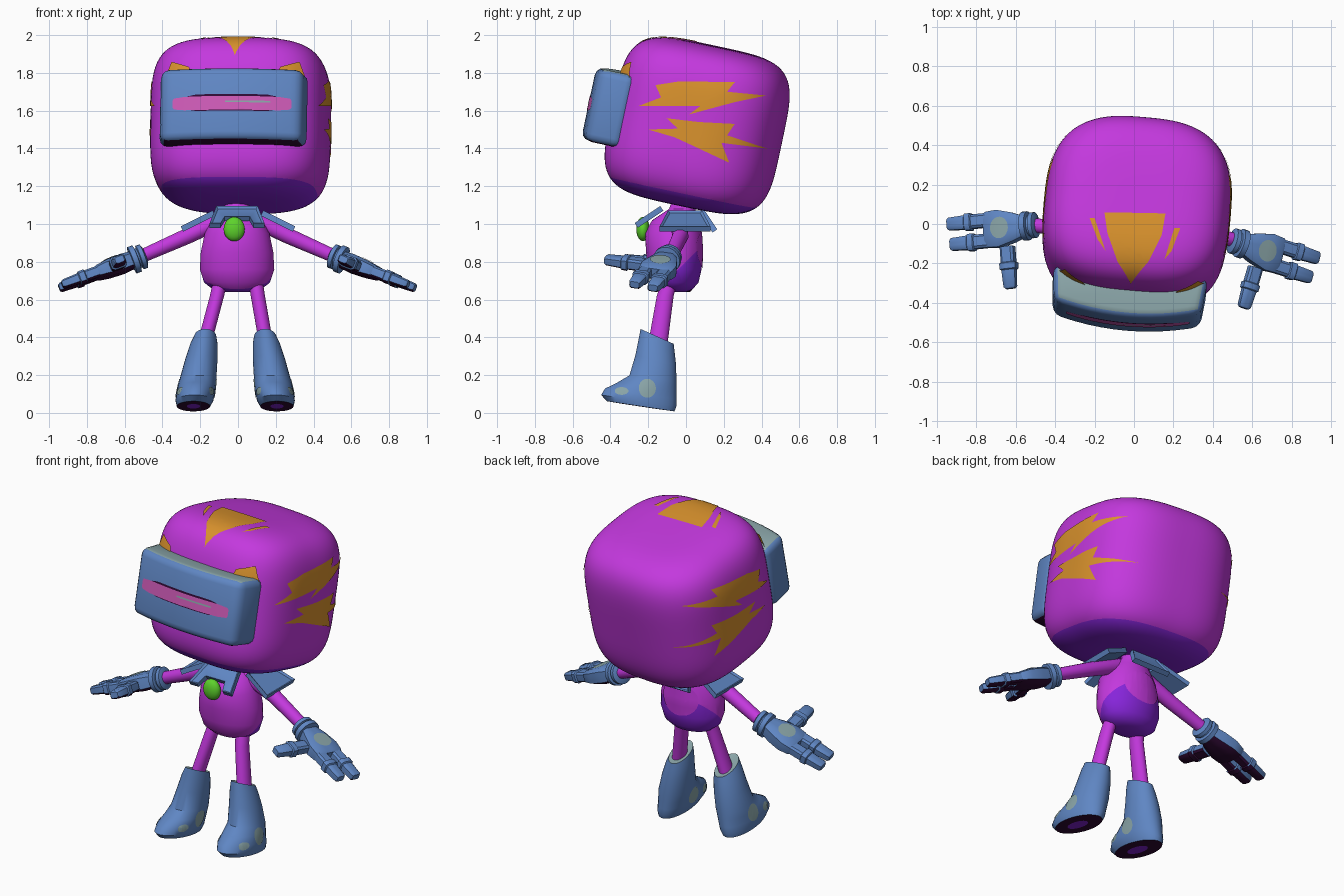
import bpy, bmesh
from math import sin, cos, pi, radians
from mathutils import Vector, Matrix
from mathutils.bvhtree import BVHTree

cube = bpy.data.objects.get("Cube")
if cube:
    bpy.data.objects.remove(cube, do_unlink=True)


def material(name, rgb):
    m = bpy.data.materials.new(name)
    m.use_nodes = True
    m.diffuse_color = (*rgb, 1)
    m.node_tree.nodes["Principled BSDF"].inputs["Base Color"].default_value = (*rgb, 1)
    return m


magenta = material("magenta", (.55, .04, .73))
violet = material("violet", (.24, .018, .7))
orange = material("orange", (.7, .29, .026))
blue = material("steel blue", (.115, .24, .55))
pale = material("pale grey", (.25, .37, .385))
plum = material("dark plum", (.03, .003, .035))
pink = material("pink", (.6, .1, .46))
green = material("green", (.11, .65, .025))

made = []
MIRROR = Matrix.Diagonal((-1, 1, 1, 1))
SIDES = (("left", Matrix()), ("right", MIRROR))


def T(*v):
    return Matrix.Translation(v)


def R(deg, axis):
    return Matrix.Rotation(radians(deg), 4, axis)


def finish(name, bm, mats, M=Matrix()):
    me = bpy.data.meshes.new(name)
    bm.to_mesh(me)
    me.transform(M)
    if M.determinant() < 0:
        me.flip_normals()
    for m in mats:
        me.materials.append(m)
    ob = bpy.data.objects.new(name, me)
    bpy.context.collection.objects.link(ob)
    made.append(ob)


def blob(size, n, front, back, cuts):
    """Rounded block; front and back set how square the plan is on each half."""
    bm = bmesh.new()
    bmesh.ops.create_cube(bm, size=2)
    bmesh.ops.subdivide_edges(bm, edges=bm.edges[:], cuts=cuts, use_grid_fill=True)
    for v in bm.verts:
        x, y, z = (abs(c) for c in v.co)
        m = front if v.co.y < 0 else back
        k = ((x ** m + y ** m) ** (n / m) + z ** n) ** (-1 / n)
        v.co = Vector(c * k * s for c, s in zip(v.co, size))
    return bm


def oval(c, u, v, n=24, k=2):
    """Closed ring around c; k above 2 squares it off."""
    out = []
    for i in range(n):
        a, b = cos(2 * pi * (i + .5) / n), sin(2 * pi * (i + .5) / n)
        f = (abs(a) ** k + abs(b) ** k) ** (-1 / k)
        out.append(Vector(c) + Vector(u) * a * f + Vector(v) * b * f)
    return out


def loft(rings):
    bm = bmesh.new()
    rows = [[bm.verts.new(p) for p in r] for r in rings]
    for a, b in zip(rows, rows[1:]):
        for i in range(len(a)):
            j = (i + 1) % len(a)
            bm.faces.new((a[i], a[j], b[j], b[i]))
    bm.faces.new(rows[0][::-1])
    bm.faces.new(rows[-1])
    bmesh.ops.recalc_face_normals(bm, faces=bm.faces[:])
    return bm


def along_x(rows, n=16, k=6):
    return loft([oval((x, 0, 0), (0, w, 0), (0, 0, t), n, k) for x, w, t in rows])


def paint(bm, rule, index):
    bm.normal_update()
    for f in bm.faces:
        if rule(f):
            f.material_index = index


def cut_paint(bm, co, no, index):
    """Cut along a plane and colour everything beneath it."""
    bmesh.ops.bisect_plane(bm, geom=bm.verts[:] + bm.edges[:] + bm.faces[:], plane_co=co, plane_no=no)
    paint(bm, lambda f: (f.calc_center_median() - Vector(co)).dot(Vector(no)) < 0, index)


def decal(name, outline, direction, target, mat, M=Matrix(), lift=.004):
    """Thin painted shape dropped onto a surface along an axis."""
    d, bm = Vector(direction), bmesh.new()
    tree = BVHTree.FromBMesh(target)
    bm.faces.new([bm.verts.new(p) for p in outline])
    bmesh.ops.triangulate(bm, faces=bm.faces[:])
    for axis in (a for a in range(3) if abs(d[a]) < .5):
        no = Vector((0, 0, 0))
        no[axis] = 1
        for i in range(-40, 41):
            bmesh.ops.bisect_plane(bm, geom=bm.verts[:] + bm.edges[:] + bm.faces[:],
                                   plane_co=no * i * .025, plane_no=no)
    for v in bm.verts:
        hit = tree.ray_cast(v.co - d * 2, d)
        if hit[0] is None:
            hit = tree.find_nearest(v.co)
        v.co = hit[0] + hit[1] * lift
    bm.normal_update()
    bmesh.ops.reverse_faces(bm, faces=[f for f in bm.faces if f.normal.dot(d) > 0])
    finish(name, bm, [mat], M)


# Head
HEAD = T(.015, .06, 1.52) @ R(-5, 'Z') @ R(-12, 'X')
to_head = HEAD.inverted()
head = blob((.472, .452, .4325), 4.3, 3.1, 2.8, 25)
cut_paint(head, (0, 0, -.36), (0, 0, 1), 1)
finish("head", head, [magenta, violet], HEAD)

# Jagged side stripes
upper = [(-.16, 1.735), (-.03, 1.755), (.26, 1.75), (.22, 1.7), (.42, 1.68), (.26, 1.645),
         (.02, 1.58), (.08, 1.625), (-.25, 1.625), (-.13, 1.67)]
lower = [(-.1, 1.56), (.07, 1.54), (.26, 1.53), (.22, 1.47), (.42, 1.4), (.19, 1.43),
         (.23, 1.325), (.05, 1.41), (-.06, 1.46), (-.2, 1.5), (-.04, 1.505)]
for label, shape in (("upper", upper), ("lower", lower)):
    pts = [to_head @ Vector((.45, y, z)) for y, z in shape]
    for side, S in SIDES:
        decal(f"{side}_{label}_stripe", pts, (-1, 0, 0), head, orange, HEAD @ S)

# Crown marks
crown = [(-.15, .06), (.16, .055), (.14, -.06), (.075, -.19), (-.015, -.285), (-.085, -.19), (-.135, -.05)]
slit_r = [(-.225, .03), (-.2, .03), (-.145, -.14), (-.185, -.08)]
slit_l = [(.235, -.02), (.205, -.02), (.155, -.18), (.19, -.14)]
for label, shape in (("crown", crown), ("right_crown", slit_r), ("left_crown", slit_l)):
    pts = [to_head @ Vector((x, y, 1.97)) for x, y in shape]
    decal(label + "_mark", pts, (0, 0, -1), head, orange, HEAD)

# Brows peeking over the goggles
for side, S in SIDES:
    pts = [(x, -.5, z) for x, z in ((.37, .17), (.335, .262), (.24, .225), (.22, .17))]
    decal(side + "_brow", pts, (0, 1, 0), head, orange, HEAD @ S, .009)

# Goggles: crescent block with bevelled rims
goggles = bmesh.new()
front = [(x * .375 / 6 - .005, -.585 + .38 * (x * .375 / 6) ** 2) for x in range(-6, 7)]
base = goggles.faces.new([goggles.verts.new((x, y, -.195))
                          for x, y in front + [(.39, -.345), (-.4, -.345)]])
top = bmesh.ops.extrude_face_region(goggles, geom=[base])["geom"]
bmesh.ops.translate(goggles, vec=(0, 0, .39), verts=[v for v in top if isinstance(v, bmesh.types.BMVert)])
bmesh.ops.recalc_face_normals(goggles, faces=goggles.faces[:])
sharp = [e for e in goggles.edges if e.calc_face_angle(0) > .6]
bmesh.ops.bevel(goggles, geom=sharp, offset=.042, segments=3, profile=.5, affect='EDGES')
paint(goggles, lambda f: f.normal.z > .75, 1)
paint(goggles, lambda f: f.normal.z < -.75, 2)
finish("goggles", goggles, [blue, pale, plum], HEAD)


def bar(name, x, z, w, h, mat, lift):
    pts = oval((x, -.6, z), (w, 0, 0), (0, 0, h), 32, 8)
    decal(name, pts, (0, 1, 0), goggles, mat, HEAD, lift)


bar("visor_shadow", 0, .003, .24, .045, plum, .001)
bar("visor", 0, 0, .315, .037, pink, .0025)
bar("visor_glint", .085, .008, .12, .005, pale, .004)

# Torso and neck, with a lighter patch on the back
torso = loft([oval((-.005, cy, z), (rx, 0, 0), (0, ry, 0), 32) for z, rx, ry, cy in (
    (.64, .07, .05, -.05), (.655, .13, .09, -.055), (.69, .175, .125, -.058), (.76, .198, .143, -.06),
    (.85, .193, .15, -.062), (.95, .172, .15, -.068), (1.02, .135, .12, -.06), (1.08, .07, .07, -.02),
    (1.16, .06, .06, 0))])
cut_paint(torso, (0, -.06, .74), (0, -1, 1), 1)
finish("torso", torso, [magenta, violet])
decal("back_patch", oval((-.005, .2, .865), (.12, 0, 0), (0, 0, .1)), (0, -1, 0), torso, magenta)
finish("chest_gem", blob((.056, .035, .064), 2, 2, 2, 9), [green], T(-.02, -.228, .973))


# Collar: four sloping framed panels
def panel(name, start, end, a, b, notch):
    s, e = Vector(start), Vector(end)
    across = (e - s).cross(Vector((0, 0, 1))).normalized()
    shape = [(-a, 0), (a, 0), (b, 1)]
    if notch:
        shape += [(b * .6, 1), (b * .45, .6), (-b * .45, .6), (-b * .6, 1)]
    shape.append((-b, 1))
    bm = bmesh.new()
    face = bm.faces.new([bm.verts.new(s.lerp(e, t) + across * w) for w, t in shape])
    up = (e - s).cross(across).normalized()
    up *= .03 if up.z > 0 else -.03
    lid = bmesh.ops.extrude_face_region(bm, geom=[face])["geom"]
    bmesh.ops.translate(bm, vec=up, verts=[v for v in lid if isinstance(v, bmesh.types.BMVert)])
    bmesh.ops.recalc_face_normals(bm, faces=bm.faces[:])
    lid = [f for f in lid if isinstance(f, bmesh.types.BMFace)]
    bmesh.ops.inset_region(bm, faces=lid, thickness=.016, depth=-.01)
    finish(name, bm, [blue])


panel("front_collar", (-.005, -.12, 1.07), (-.005, -.255, .98), .11, .145, True)
panel("back_collar", (0, .07, 1.06), (0, .14, .955), .09, .13, False)
for side, k in (("left", 1), ("right", -1)):
    panel(side + "_collar", (.12 * k, -.005, 1.045), (.29 * k, -.005, .96), .09, .135, False)

# Legs and boots; the right foot stands a little wider
for (side, S), shift in zip(SIDES, (0, -.03)):
    leg = loft([oval((x - shift * t, y, z), (.038, 0, 0), (0, r, 0)) for x, y, z, r, t in (
        (.09, -.08, .72, .04, 0), (.105, -.11, .62, .045, .2), (.15, -.15, .36, .052, 1))])
    finish(side + "_leg", leg, [magenta], S)
    rows = ((.035, .035, .08, -.25, .15), (.035, .088, .18, -.24, .15), (.065, .1, .2, -.25, .15),
            (.1, .102, .19, -.24, .15), (.14, .1, .155, -.205, .15), (.18, .097, .125, -.175, .15),
            (.28, .086, .108, -.16, .25), (.36, .073, .095, -.155, .38), (.405, .058, .088, -.153, .45),
            (.4, .047, .078, -.153, .45))
    boot = loft([oval((.212 - .17 * z, cy, z), (rx, 0, 0), (0, ry, -slope * ry), 32)
                 for z, rx, ry, cy, slope in rows])
    paint(boot, lambda f: f.normal.z < -.8, 1)
    paint(boot, lambda f: f.normal.z < -.8 and len(f.verts) > 4, 2)
    paint(boot, lambda f: f.normal.z > .6 and f.calc_center_median().z > .33, 3)
    B = T(shift, 0, 0) @ S
    finish(side + "_boot", boot, [blue, plum, violet, pale], B)
    for label, d in (("outer", -1), ("inner", 1)):
        decal(f"{side}_{label}_ankle_spot", oval((.19, -.205, .13), (0, .045, 0), (0, 0, .05)),
              (d, 0, 0), boot, pale, B, .003)
        decal(f"{side}_{label}_toe_spot", oval((.2, -.34, .115), (0, .036, 0), (0, 0, .02)),
              (d, 0, 0), boot, pale, B, .003)

# Arms, cuffs and three-digit gloves
for (side, S), (wy, yaw) in zip(SIDES, ((-.085, -18), (-.005, -6))):
    arm = loft([oval(c, (.4 * r, 0, .9 * r), (0, r, 0), 16) for c, r in (
        ((.08, -.04, 1.025), .045), ((.27, -.03, .935), .043), ((.53, wy, .82), .036))])
    finish(side + "_arm", arm, [magenta], S)
    H = S @ T(.5, wy, .83) @ R(yaw, 'Z') @ R(20, 'Y') @ R(-8, 'X')
    cuff = [(x, r, r) for x, r in ((-.01, .04), (0, .066), (.022, .066), (.026, .054),
                                   (.034, .054), (.038, .074), (.066, .074), (.07, .05))]
    finish(side + "_cuff", along_x(cuff, 24, 2), [blue], H)
    palm = along_x(((.06, .052, .045), (.12, .075, .05), (.2, .096, .045), (.26, .092, .036), (.275, .08, .028)))
    finger = along_x(((0, .036, .03), (.08, .036, .03), (.085, .044, .036), (.115, .043, .035),
                      (.12, .036, .028), (.205, .032, .024), (.215, .024, .017)))
    for bm in (palm, finger):
        paint(bm, lambda f: f.normal.z < -.6, 1)
    finish(side + "_palm", palm, [blue, plum], H)
    for label, place in (("front_finger", T(.25, -.055, 0)), ("back_finger", T(.26, .05, 0)),
                         ("thumb", T(.16, -.095, -.005) @ R(-91, 'Z'))):
        finish(f"{side}_{label}", finger, [blue, plum], H @ place)
    decal(side + "_glove_spot", oval((.18, 0, .1), (.05, 0, 0), (0, .055, 0)), (0, 0, -1), palm, pale, H)

# Smooth shading with kept edges
for ob in bpy.context.selected_objects:
    ob.select_set(False)
for ob in made:
    ob.select_set(True)
bpy.context.view_layer.objects.active = made[0]
bpy.ops.object.shade_smooth_by_angle(angle=radians(38))
